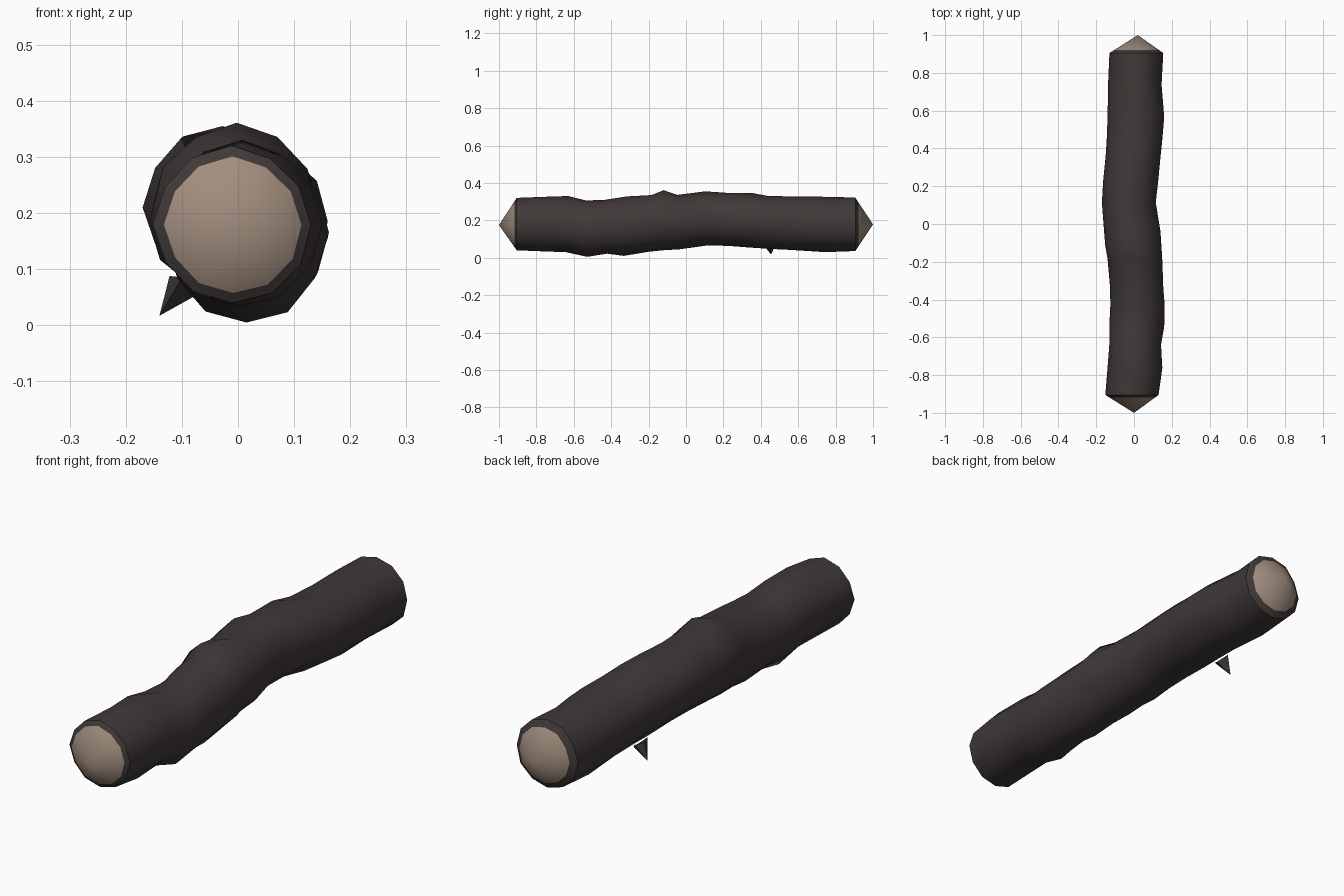
import bpy, bmesh, math, random
from mathutils import Vector

if "Cube" in bpy.data.objects:
    bpy.data.objects.remove(bpy.data.objects["Cube"])

random.seed(4)
SIDES = 12


def material(name, rgb):
    m = bpy.data.materials.new(name)
    m.diffuse_color = (*rgb, 1)
    m.use_nodes = True
    m.node_tree.nodes["Principled BSDF"].inputs["Base Color"].default_value = m.diffuse_color
    return m


bark = material("dark bark", (0.050, 0.041, 0.039))
wood = material("pale cut wood", (0.36, 0.27, 0.21))

# Log outline: y, left x, right x, bottom z, top z
STATIONS = [
    (-0.905, -.152, .130, .040, .320), (-0.77, -.140, .150, .034, .325),
    (-0.64, -.130, .143, .030, .330), (-0.53, -.130, .160, .005, .306),
    (-0.43, -.125, .162, .022, .310), (-0.33, -.128, .155, .010, .328),
    (-0.20, -.140, .150, .032, .335), (-0.13, -.152, .147, .040, .361),
    (-0.05, -.157, .140, .045, .336), (0.10, -.170, .115, .065, .355),
    (0.22, -.163, .128, .064, .347), (0.35, -.150, .140, .055, .347),
    (0.45, -.144, .150, .047, .330), (0.57, -.140, .160, .042, .328),
    (0.75, -.137, .146, .030, .326), (0.905, -.130, .155, .036, .322),
]


def finish(bm, name, angle):
    bmesh.ops.recalc_face_normals(bm, faces=bm.faces)
    me = bpy.data.meshes.new(name)
    bm.to_mesh(me)
    bm.free()
    ob = bpy.data.objects.new(name, me)
    bpy.context.collection.objects.link(ob)
    me.materials.append(bark)
    me.materials.append(wood)
    bpy.ops.object.select_all(action='DESELECT')
    ob.select_set(True)
    bpy.context.view_layer.objects.active = ob
    bpy.ops.object.shade_smooth_by_angle(angle=math.radians(angle))
    return ob


def bridge(bm, a, b, mat=0):
    for i in range(len(a)):
        j = (i + 1) % len(a)
        bm.faces.new((a[i], a[j], b[j], b[i])).material_index = mat


# Log: knobbly rings joined along y
bm = bmesh.new()
rings = []
for k, (y, x0, x1, z0, z1) in enumerate(STATIONS):
    end = k in (0, len(STATIONS) - 1)
    ring = []
    for i in range(SIDES):
        a = 2 * math.pi * i / SIDES
        # extreme points stay on the outline, the others wobble
        wob = 1 if i % 3 == 0 else random.uniform(0.96, 1.02)
        dy = 0 if end else random.uniform(-.015, .015)
        ring.append(bm.verts.new(((x0 + x1) / 2 + (x1 - x0) / 2 * math.cos(a) * wob, y + dy,
                                  (z0 + z1) / 2 + (z1 - z0) / 2 * math.sin(a) * wob)))
    rings.append(ring)
for a, b in zip(rings, rings[1:]):
    bridge(bm, a, b)

# Pointed ends: thin bark rim, then pale wood up to the tip
for ring, tip, t in ((rings[0], Vector((0.0, -1, .175)), .13),
                     (rings[-1], Vector((0.02, 1, .178)), .18)):
    rim = [bm.verts.new(v.co.lerp(tip, t)) for v in ring]
    bridge(bm, ring, rim)
    apex = bm.verts.new(tip)
    for i in range(SIDES):
        bm.faces.new((rim[i], rim[(i + 1) % SIDES], apex)).material_index = 1
finish(bm, "log", 42)

# Thorn: small broken twig on the lower left
bm = bmesh.new()
base = [bm.verts.new(p) for p in ((-.122, .45, .088), (-.10, .40, .085),
                                  (-.070, .45, .056), (-.10, .485, .085))]
apex = bm.verts.new((-.14, .455, .017))
for i in range(4):
    bm.faces.new((base[i], base[(i + 1) % 4], apex))
bm.faces.new(base)
finish(bm, "twig_stub", 30)
